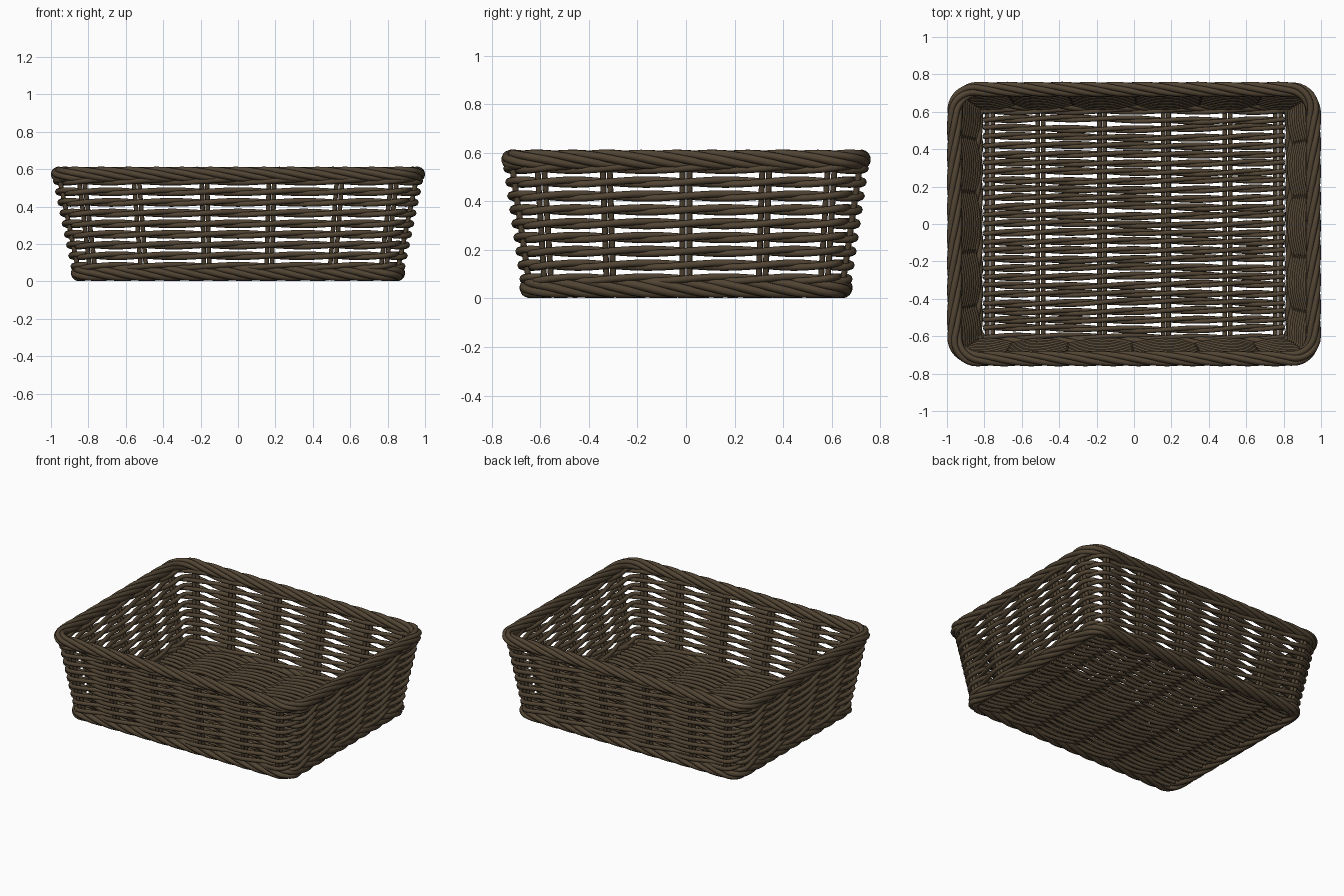
import bpy
import random
from math import sin, cos, pi, hypot
from mathutils import Vector

random.seed(4)
if "Cube" in bpy.data.objects:
    bpy.data.objects.remove(bpy.data.objects["Cube"])

wicker = bpy.data.materials.new("dark_brown_wicker")
wicker.use_nodes = True
colour = (0.083, 0.058, 0.033, 1)
wicker.diffuse_color = colour
bsdf = wicker.node_tree.nodes["Principled BSDF"]
bsdf.inputs["Base Color"].default_value = colour
bsdf.inputs["Roughness"].default_value = 0.8

BASE_Z, RIM_Z = 0.044, 0.572
LONG_STAKES = [-1, -0.65, -0.215, 0.215, 0.65, 1]
SHORT_STAKES = [-1, -0.55, 0, 0.55, 1]
UP = Vector((0, 0, 1))


def strands(name, paths, radius, closed):
    """Round canes swept along the given paths, joined in one mesh."""
    curve = bpy.data.curves.new(name, "CURVE")
    curve.dimensions = "3D"
    curve.bevel_depth = radius
    curve.bevel_resolution = 2
    curve.use_fill_caps = True
    for path in paths:
        spline = curve.splines.new("POLY")
        spline.points.add(len(path) - 1)
        for point, co in zip(spline.points, path):
            point.co = (*co, 1)
        spline.use_cyclic_u = closed
    curve.materials.append(wicker)
    obj = bpy.data.objects.new(name, curve)
    bpy.context.collection.objects.link(obj)
    bpy.ops.object.select_all(action="DESELECT")
    obj.select_set(True)
    bpy.context.view_layer.objects.active = obj
    bpy.ops.object.convert(target="MESH")
    bpy.ops.object.shade_smooth_by_angle(angle=pi / 3)


def wall_ring(z, steps=6):
    """Rounded rectangle at height z: (position, outward normal, stake phase)."""
    t = (z - BASE_Z) / (RIM_Z - BASE_Z)
    hx, hy, r = 0.85 + 0.109 * t, 0.643 + 0.077 * t, 0.075 + 0.045 * t
    ring, phase = [], 0
    for side in range(4):
        a = side * pi / 2
        along, out = Vector((cos(a), sin(a), 0)), Vector((sin(a), -cos(a), 0))
        half, dist = (hx, hy) if side % 2 == 0 else (hy, hx)
        stakes = LONG_STAKES if side % 2 == 0 else SHORT_STAKES
        for u0, u1 in zip(stakes, stakes[1:]):
            for k in range(steps):
                u = u0 + (u1 - u0) * k / steps
                ring.append((along * u * (half - r) + out * dist + UP * z,
                             out, phase + k / steps))
            phase += 1
        centre = along * (half - r) + out * (dist - r) + UP * z
        for k in range(steps):
            b = pi / 2 * k / steps
            n = out * cos(b) + along * sin(b)
            ring.append((centre + n * r, n, phase + k / steps))
        phase += 1
    return ring


def braid(name, z, count, turns, spread, radius):
    """Thick rope of canes twisted around the wall line."""
    ring = wall_ring(z, 9)
    lengths, total = [], 0
    for (p, _, _), (q, _, _) in zip(ring, ring[1:] + ring[:1]):
        lengths.append(total)
        total += (q - p).length
    paths = []
    for c in range(count):
        path = []
        for (p, n, _), s in zip(ring, lengths):
            angle = 2 * pi * (c / count - turns * s / total)
            path.append(p + (n * cos(angle) + UP * sin(angle)) * spread)
        paths.append(path)
    strands(name, paths, radius, True)


# Rim and foot braids
braid("rim_braid", RIM_Z, 5, 9, 0.024, 0.017)
braid("foot_braid", BASE_Z, 5, 9, 0.025, 0.018)

# Wall weavers: each row is a pair of canes crossing between the stakes
rows = []
for i in range(9):
    ring = wall_ring(0.08 + 0.057 * i)
    for flip in (0, pi):
        rows.append([p + n * 0.024 * cos(pi * f + flip) + UP * 0.009 * sin(pi * f + flip)
                     for p, n, f in ring])
strands("wall_weavers", rows, 0.0145, True)

# Wall stakes: leaning pairs of canes
stakes = []
for (p, n, f), (q, _, _) in zip(wall_ring(BASE_Z, 1), wall_ring(RIM_Z, 1)):
    side = n.cross(UP) * 0.014
    stakes += [[p + side, q + side], [p - side, q - side]]
strands("wall_stakes", stakes, 0.0125, False)

# Floor ribs: pairs of canes running front to back
RIBS = [-0.77, -0.5, -0.17, 0.17, 0.5, 0.77]
ribs = [[Vector((x + d, y, BASE_Z)) for y in (-0.64, 0.64)]
        for x in RIBS for d in (-0.014, 0.014)]
strands("floor_ribs", ribs, 0.0125, False)


# Floor weavers: twined pairs running side to side
def rib_phase(x):
    for k in range(5):
        if x <= RIBS[k + 1] or k == 4:
            return k + (x - RIBS[k]) / (RIBS[k + 1] - RIBS[k])


floor = []
for i in range(27):
    y = -0.605 + 1.21 * i / 26
    bend = random.uniform(-0.008, 0.008)
    for flip in (0, pi):
        path = []
        for k in range(41):
            x = -0.805 + 1.61 * k / 40
            a = pi * (rib_phase(x) + i) + flip
            path.append(Vector((x, y + bend * sin(4 * x + i) + 0.009 * sin(a),
                                BASE_Z + 0.022 * cos(a))))
        floor.append(path)
strands("floor_weavers", floor, 0.0125, False)
